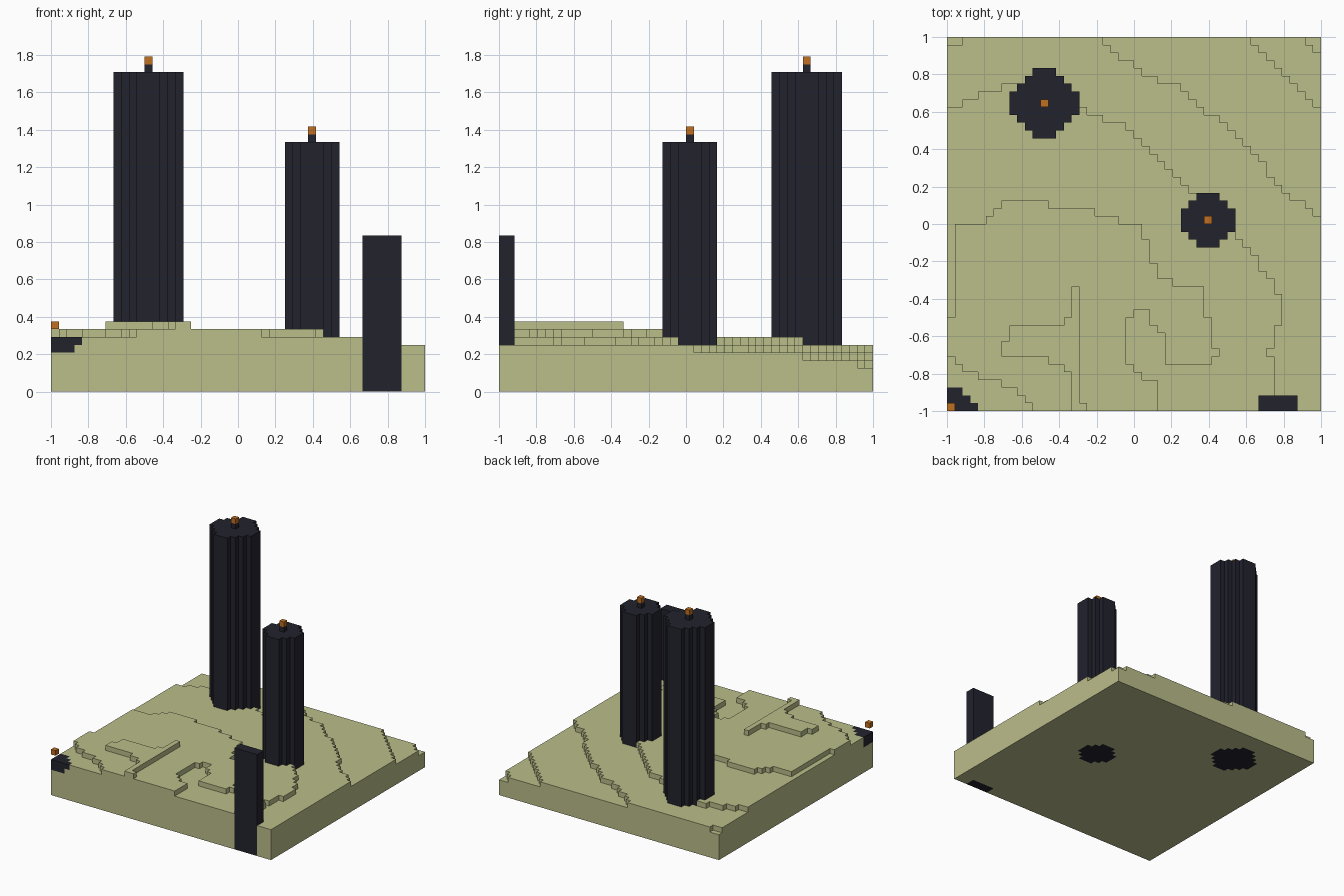
import bpy
import bmesh

CELLS = 48                 # cells along each side of the square
STEP = 2 / CELLS           # size of one cell

if "Cube" in bpy.data.objects:
    bpy.data.objects.remove(bpy.data.objects["Cube"], do_unlink=True)


def make_material(name, color):
    material = bpy.data.materials.new(name)
    material.use_nodes = True
    material.diffuse_color = (*color, 1)
    material.node_tree.nodes["Principled BSDF"].inputs["Base Color"].default_value = (*color, 1)
    return material


sand = make_material("pale olive sand", (0.497, 0.509, 0.254))
stone = make_material("dark basalt", (0.016, 0.016, 0.027))
ember = make_material("orange ember", (0.527, 0.162, 0.0144))


def build_columns(name, columns, bottom, material):
    """Mesh of square columns: {(i, j): top}, heights in cells, inner walls left out."""
    bm = bmesh.new()

    def face(*corners):
        bm.faces.new([bm.verts.new((x * STEP - 1, y * STEP - 1, z * STEP)) for x, y, z in corners])

    for (i, j), top in columns.items():
        ring = [(i, j), (i + 1, j), (i + 1, j + 1), (i, j + 1)]
        face(*[(x, y, top) for x, y in ring])
        face(*[(x, y, bottom) for x, y in reversed(ring)])
        for side, (di, dj) in enumerate([(0, -1), (1, 0), (0, 1), (-1, 0)]):
            low = columns.get((i + di, j + dj), bottom)
            if low < top:
                a, b = ring[side], ring[(side + 1) % 4]
                face((*a, low), (*b, low), (*b, top), (*a, top))
    bmesh.ops.remove_doubles(bm, verts=bm.verts, dist=STEP / 100)
    mesh = bpy.data.meshes.new(name)
    bm.to_mesh(mesh)
    bm.free()
    mesh.materials.append(material)
    obj = bpy.data.objects.new(name, mesh)
    bpy.context.collection.objects.link(obj)
    return obj


def inside(outline, x, y):
    """Even-odd test of a point against a closed outline."""
    hit = False
    for (ax, ay), (bx, by) in zip(outline, outline[1:] + outline[:1]):
        if (ay > y) != (by > y) and x < ax + (y - ay) * (bx - ax) / (by - ay):
            hit = not hit
    return hit


# Terrace outlines, lowest first, in cells from the front left corner
far_shelf = [(0, 0), (48, 0), (48, 46), (46, 48), (0, 48)]
outer_shelf = [(0, 0), (48, 0), (48, 38), (39, 48), (0, 48)]
wide_shelf = [(0, 0), (48, 0), (48, 25), (45, 27), (41, 31), (38, 35), (34, 38),
              (31, 41), (26, 43), (23, 45), (20, 48), (2, 48), (2, 47), (0, 47)]
middle_shelf = [(0, 0), (42, 0), (42, 7), (41, 7), (41, 8), (42, 8), (42, 11), (43, 11),
                (43, 15), (42, 16), (40, 19), (37, 23), (31, 29), (27, 33), (25, 35),
                (22, 37), (19, 38), (17, 40), (8, 42), (6, 41), (3, 40), (1, 39), (0, 38)]
upper_shelf = [(11, 0), (11, 1), (8, 3), (3, 5), (0, 7), (0, 12), (1, 12), (1, 23), (2, 24),
               (4, 24), (7, 26), (7, 27), (13, 27), (13, 26), (19, 26), (19, 25), (22, 25),
               (22, 24), (25, 24), (25, 22), (26, 22), (26, 19), (27, 19), (27, 17),
               (29, 17), (29, 16), (33, 16), (33, 12), (34, 12), (34, 8), (35, 8), (35, 7),
               (33, 6), (29, 6), (28, 7), (28, 10), (26, 11), (26, 13), (24, 13), (23, 10),
               (23, 7), (25, 4), (27, 4), (27, 0)]
ridge = [(7, 7), (7, 9), (8, 9), (8, 11), (15, 11), (15, 12), (16, 12), (16, 16), (17, 16),
         (17, 1), (18, 1), (18, 0), (16, 0), (16, 5), (15, 6), (13, 6), (13, 7)]
terraces = [far_shelf, outer_shelf, wide_shelf, middle_shelf, upper_shelf, ridge]

ground = {}
for i in range(CELLS):
    for j in range(CELLS):
        ground[i, j] = 3 + sum(inside(t, i + 0.5, j + 0.5) for t in terraces)


def disc(ci, cj, radius_squared):
    """Cells of a stepped disc that lie on the square."""
    return [(i, j) for (i, j) in ground_cells
            if (i - ci) ** 2 + (j - cj) ** 2 <= radius_squared]


ground_cells = list(ground)

# Pillars: centre cell, squared radius, height, and whether a beacon tops it
pillars = {
    "tall_pillar": (12, 39, 17, 41, True),
    "middle_pillar": (33, 24, 10, 32, True),
    "front_pillar": (42, -1, 8, 20, False),
}
for name, (ci, cj, radius_squared, height, beacon) in pillars.items():
    cells = disc(ci, cj, radius_squared)
    columns = {cell: height for cell in cells}
    if beacon:
        columns[ci, cj] = height + 1
        build_columns(name + "_beacon", {(ci, cj): height + 2}, height + 1, ember)
    build_columns(name, columns, 0, stone)
    for cell in cells:
        del ground[cell]

# Sunken corner stub, stepped outwards, with its floating beacon
for level, reach in ((5, 3), (6, 4)):
    cells = [(i, j) for j in range(3) for i in range(reach - j)]
    build_columns("corner_stub_" + ("base" if level == 5 else "rim"),
                  {cell: level + 1 for cell in cells}, level, stone)
    for cell in cells:
        ground[cell] = min(ground[cell], level)
build_columns("corner_beacon", {(0, 0): 9}, 8, ember)

# Terraced ground
build_columns("terraced_ground", ground, 0, sand)
